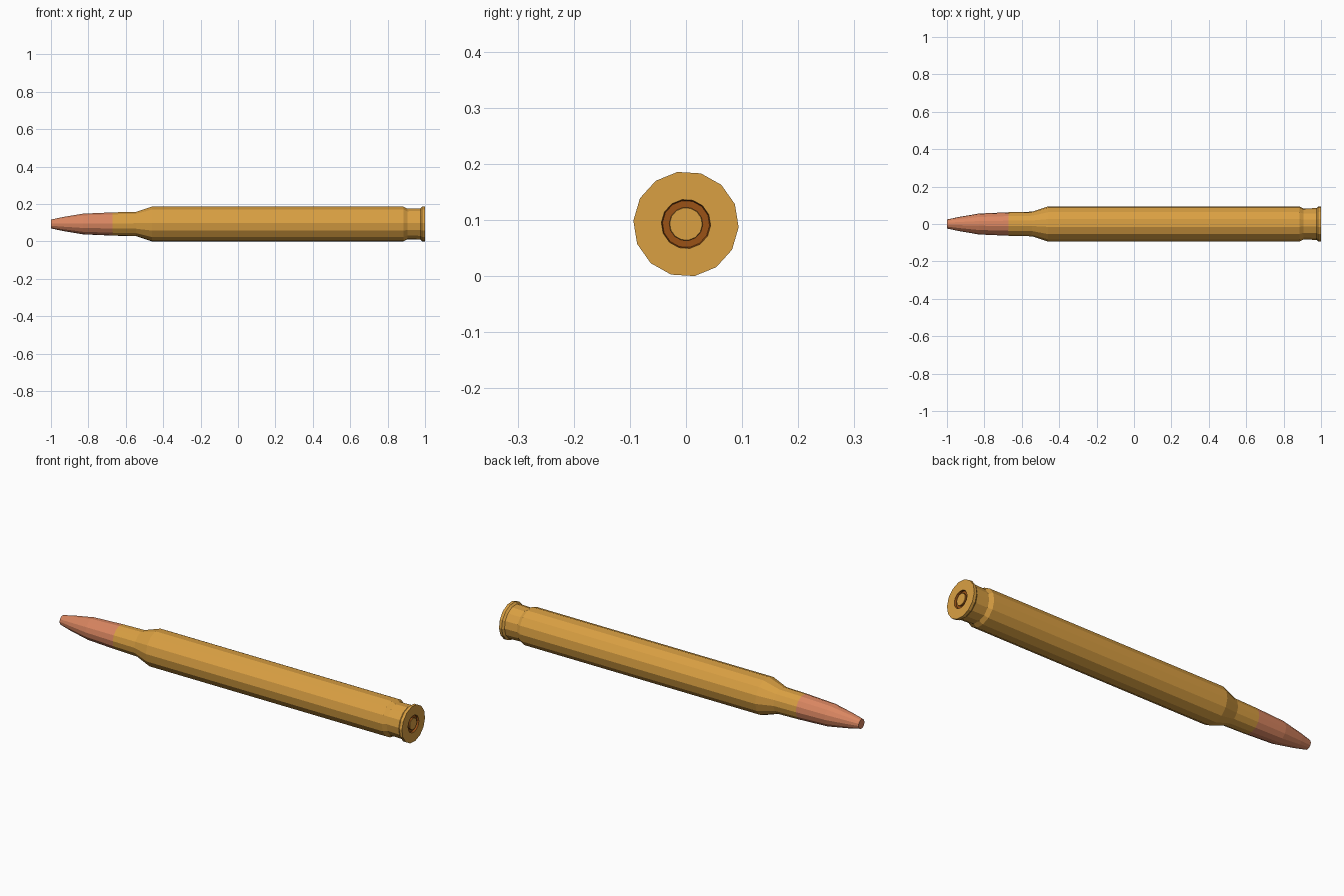
import bpy, bmesh
from math import sin, cos, radians, tau

if "Cube" in bpy.data.objects:
    bpy.data.objects.remove(bpy.data.objects["Cube"])

SIDES = 14
START = radians(-3.5)
AXIS_Z = 0.093


def material(name, rgb):
    m = bpy.data.materials.new(name)
    m.diffuse_color = (*rgb, 1)
    m.use_nodes = True
    m.node_tree.nodes["Principled BSDF"].inputs["Base Color"].default_value = m.diffuse_color
    return m


def lathe(name, profile, mat, cap_start=False, cap_end=False):
    """Spin (x, radius) points around the lengthwise axis, flat shaded."""
    bm = bmesh.new()
    rings = []
    for x, r in profile:
        rings.append([bm.verts.new((x, r * cos(START + tau * i / SIDES),
                                    AXIS_Z + r * sin(START + tau * i / SIDES)))
                      for i in range(SIDES)])
    for a, b in zip(rings, rings[1:]):
        for i in range(SIDES):
            j = (i + 1) % SIDES
            bm.faces.new((a[i], b[i], b[j], a[j]))
    # the profile runs from -x to +x on the outside, so flip to face outwards
    for f in bm.faces:
        f.normal_flip()
    if cap_start:
        bm.faces.new(rings[0][::-1])
    if cap_end:
        bm.faces.new(rings[-1])
    bm.normal_update()
    mesh = bpy.data.meshes.new(name)
    bm.to_mesh(mesh)
    bm.free()
    mesh.materials.append(mat)
    ob = bpy.data.objects.new(name, mesh)
    bpy.context.collection.objects.link(ob)
    return ob


brass = material("brass", (0.70, 0.35, 0.055))
copper = material("copper", (0.70, 0.24, 0.12))
dark = material("dark_brass", (0.33, 0.085, 0.008))

# Tapered copper tip with a blunt end
lathe("copper_tip", [(-1, 0.024), (-0.94, 0.037), (-0.83, 0.056), (-0.67, 0.063)],
      copper, cap_start=True)

# Casing: neck, shoulder, body, extraction groove, rim and flat base
lathe("casing", [(-0.67, 0.063), (-0.545, 0.066), (-0.46, 0.094), (0.885, 0.094),
                 (0.905, 0.083), (0.975, 0.085), (0.985, 0.094), (1, 0.094),
                 (1, 0.044)], brass)

# Recessed dark ring around the primer
lathe("primer_groove", [(1, 0.044), (0.99, 0.042), (0.99, 0.030), (0.998, 0.030)], dark)

# Primer disc
lathe("primer", [(0.998, 0.030), (0.999, 0.029)], brass, cap_end=True)
